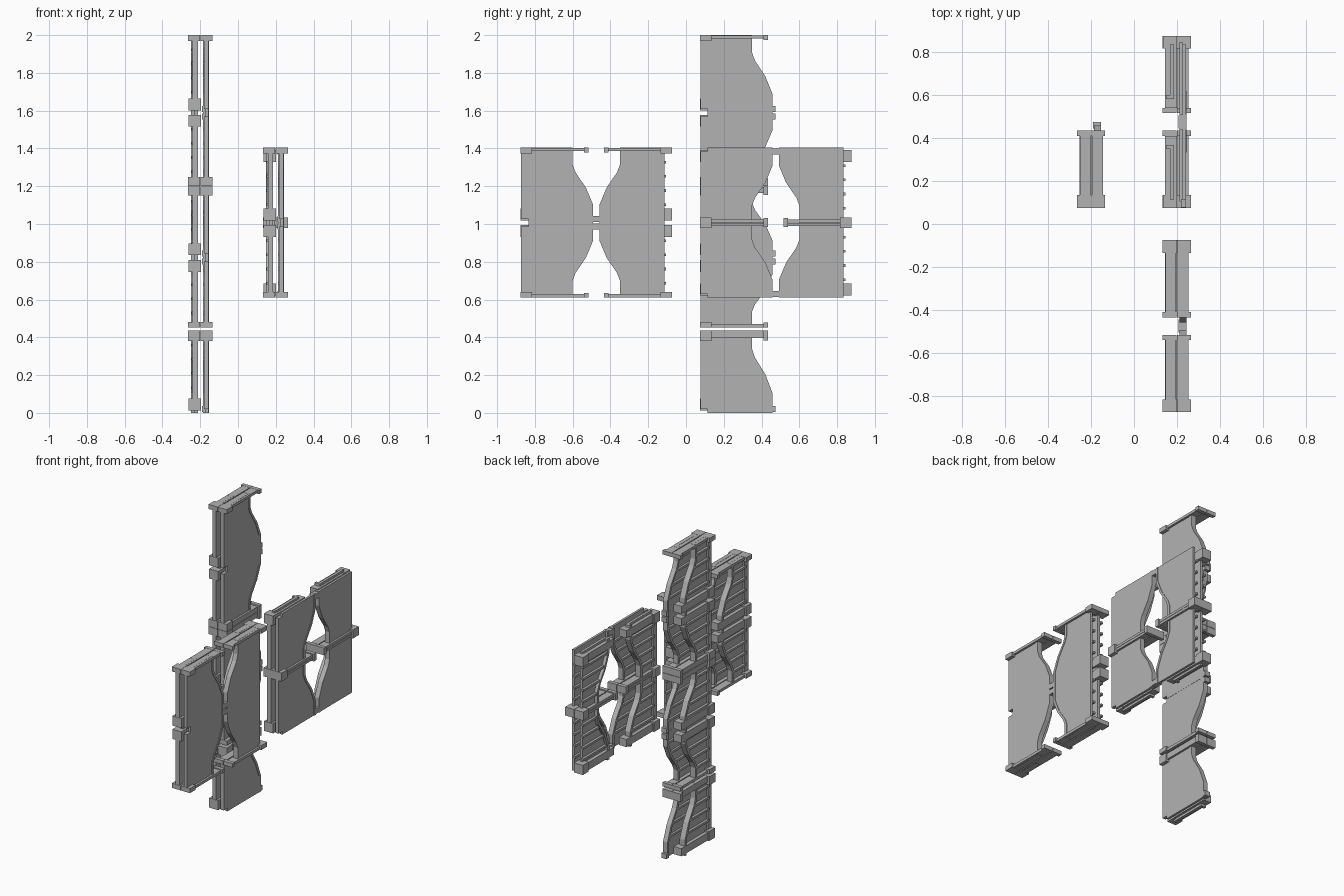
import bpy, bmesh

cube = bpy.data.objects.get("Cube")
if cube:
    bpy.data.objects.remove(cube, do_unlink=True)

grey = bpy.data.materials.new("plain_grey")
grey.use_nodes = True
grey.diffuse_color = (0.45, 0.45, 0.45, 1)
grey.node_tree.nodes["Principled BSDF"].inputs["Base Color"].default_value = (0.45, 0.45, 0.45, 1)

# Curved inner edge of a wall: (distance from the cap, distance from the post side)
CURVE = [(0, .275), (.09, .275), (.13, .29), (.21, .345), (.30, .383), (.395, .383)]


class Quarter:
    """One quarter panel: u runs from post to tab, v from cap to wide end."""

    def __init__(self, name, x, y, side, z, up, height):
        self.name, self.x, self.y, self.side = name, x, y, side
        self.z, self.up, self.h = z, up, height

    def prism(self, bm, outline, x0, x1):
        rings = [[bm.verts.new((self.x + x, self.y + self.side * u, self.z + self.up * v))
                  for u, v in outline] for x in (x0, x1)]
        bm.faces.new(rings[0])
        bm.faces.new(rings[1][::-1])
        n = len(outline)
        for i in range(n):
            j = (i + 1) % n
            bm.faces.new((rings[0][i], rings[1][i], rings[1][j], rings[0][j]))

    def box(self, bm, x, u, v):
        self.prism(bm, [(u[0], v[0]), (u[1], v[0]), (u[1], v[1]), (u[0], v[1])], *x)

    def finish(self, bm, part):
        bmesh.ops.recalc_face_normals(bm, faces=bm.faces)
        mesh = bpy.data.meshes.new(part)
        bm.to_mesh(mesh)
        bm.free()
        mesh.materials.append(grey)
        ob = bpy.data.objects.new(f"{self.name}_{part}", mesh)
        bpy.context.collection.objects.link(ob)

    def edge(self, shift):
        return [(u + shift, v * self.h / CURVE[-1][0]) for v, u in CURVE]

    def reach(self, v, shift):
        # Width of the wall at height v
        pts = self.edge(shift)
        for (u0, v0), (u1, v1) in zip(pts, pts[1:]):
            if v <= v1:
                return u0 + (u1 - u0) * (v - v0) / (v1 - v0)
        return pts[-1][0]

    def wall(self, part, plate, rib, frame, shift):
        # Flat plate
        bm = bmesh.new()
        self.prism(bm, [(.04, 0)] + self.edge(shift - .015) + [(.04, self.h)], *plate)
        self.finish(bm, part + "_plate")
        # Curved frame strip along the inner edge
        bm = bmesh.new()
        self.prism(bm, self.edge(shift - .018) + self.edge(shift)[::-1], *frame)
        self.finish(bm, part + "_curved_frame")
        # Horizontal ribs
        bm = bmesh.new()
        for i in range(4):
            v = .07 + i * .075
            self.box(bm, rib, (.03, self.reach(v, shift) - .01), (v, v + .014))
        self.finish(bm, part + "_ribs")
        # Upright post, on the open side only
        if self.side > 0:
            bm = bmesh.new()
            self.box(bm, (rib[0] + .006, plate[1]), (.002, .042), (.01, self.h - .02))
            self.finish(bm, part + "_post")

    def build(self, thick):
        self.wall("outer_wall", (.028, .043), (.014, .028), (.014, .046), 0)
        self.wall("inner_wall", (-.03, -.012), (-.046, -.03), (-.05, -.012), -.09)
        # Cap: two rails with heavier end blocks
        bm = bmesh.new()
        for x in ((-.052, -.002), (.004, .056)):
            self.box(bm, x, (.02, .35), (.001, thick * .85))
        for x in ((-.066, -.001), (.001, .066)):
            self.box(bm, x, (0, .06), (0, thick + .008))
            self.box(bm, x, (.335, .36), (0, thick + .004))
        self.finish(bm, "cap")
        # Bar and clamp at the wide end
        bm = bmesh.new()
        self.box(bm, (-.053, .002), (.04, .335), (self.h - .065, self.h - .015))
        self.box(bm, (-.062, .003), (0, .06), (self.h - .075, self.h - .012))
        self.finish(bm, "cross_bar")
        # Small latch tab on the curved edge
        bm = bmesh.new()
        self.box(bm, (.01, .046), (.37, .4), (self.h - .036, self.h - .004))
        self.finish(bm, "latch_tab")


# Two square panels, one with caps outside and one with caps in the middle
for side, y_front, y_back in ((1, -.875, .075), (-1, -.075, .875)):
    tag = "left_half" if side > 0 else "right_half"
    for up in (1, -1):
        level = "lower" if up > 0 else "upper"
        Quarter(f"front_panel_{tag}_{level}", .198, y_front, side,
                1.007 - up * .397, up, .397).build(.022)
        level = "upper" if up > 0 else "lower"
        Quarter(f"back_panel_{tag}_{level}", .198, y_back, side,
                1.007, up, .397).build(.02)

# Tall column of half panels: cap height, direction, length, cap thickness
for i, (z, up, height, thick) in enumerate((
        (2.0, -1, .41, .022), (1.2, 1, .39, .04), (1.198, -1, .375, .04),
        (.452, 1, .37, .022), (.436, -1, .436, .048))):
    Quarter(f"column_section_{i + 1}", -.2, .075, 1, z, up, height).build(thick)
